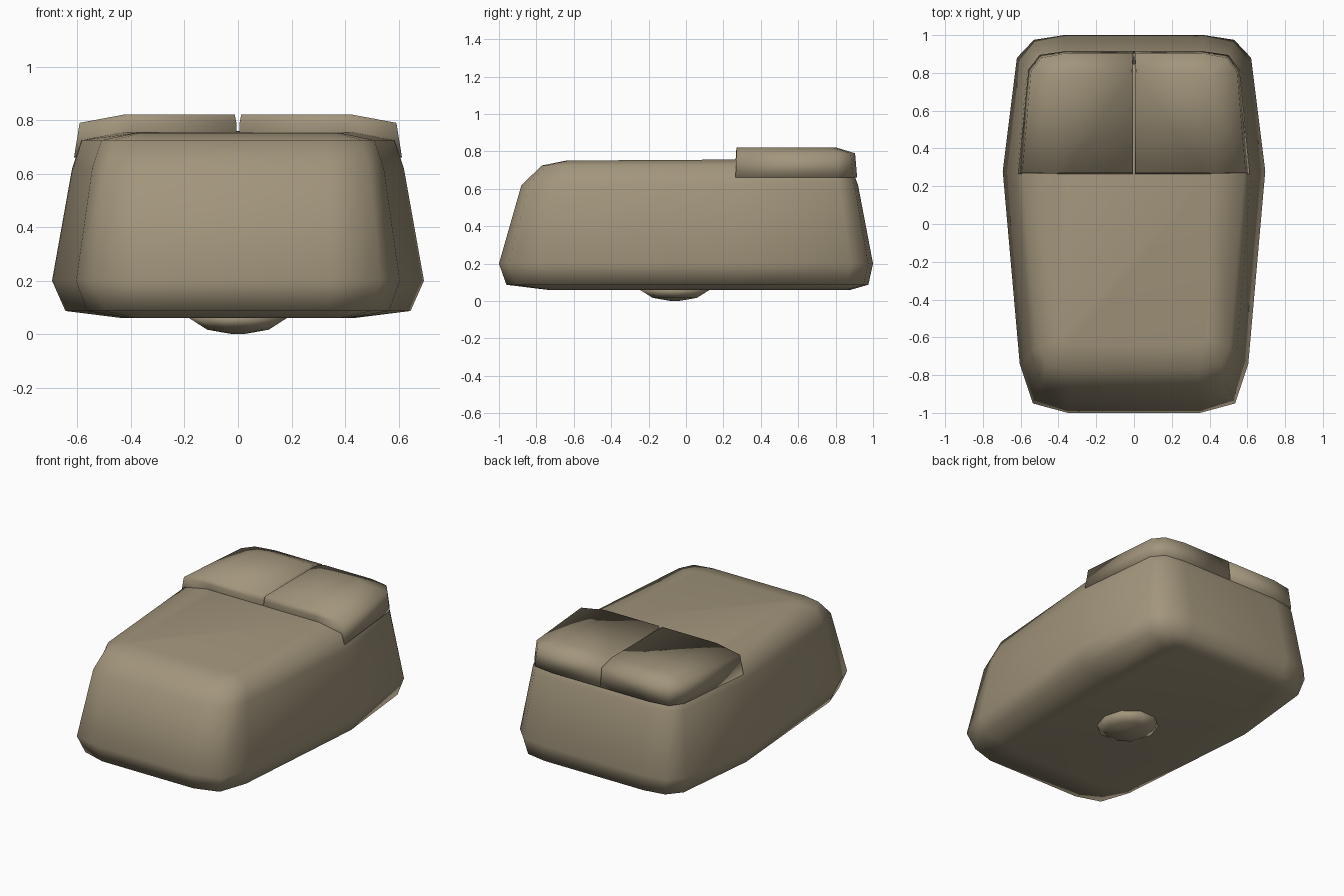
import bpy, bmesh, math

if "Cube" in bpy.data.objects:
    bpy.data.objects.remove(bpy.data.objects["Cube"])

mat = bpy.data.materials.new("warm beige plastic")
mat.diffuse_color = (0.36, 0.30, 0.20, 1)
mat.use_nodes = True
mat.node_tree.nodes["Principled BSDF"].inputs["Base Color"].default_value = mat.diffuse_color


def make(name, rings, cap_start=True):
    """Loft closed rings of equal length and cap the ends."""
    bm = bmesh.new()
    vs = [[bm.verts.new(p) for p in r] for r in rings]
    n = len(vs[0])
    for a, b in zip(vs, vs[1:]):
        for i in range(n):
            j = (i + 1) % n
            bm.faces.new((a[i], a[j], b[j], b[i]))
    if cap_start:
        bm.faces.new(vs[0][::-1])
    bm.faces.new(vs[-1])
    bmesh.ops.recalc_face_normals(bm, faces=bm.faces)
    for f in bm.faces:
        f.smooth = True
    me = bpy.data.meshes.new(name)
    bm.to_mesh(me)
    bm.free()
    me.materials.append(mat)
    ob = bpy.data.objects.new(name, me)
    bpy.context.collection.objects.link(ob)
    return ob


def outline(z, flat_f, corner_f, side_f, mid, side_b, corner_b, flat_b, tilt=0):
    """Right half from front to back, mirrored to a full ring."""
    half = [flat_f, corner_f, side_f, mid, side_b, corner_b, flat_b]
    half = [(x, y, z + tilt * y) for x, y in half]
    return half + [(-x, y, h) for x, y, h in reversed(half)]


# main shell
make("mouse_body", [
    outline(0.06, (.33, -.74), (.38, -.73), (.40, -.68), (.43, .28), (.41, .80), (.40, .86), (.37, .88)),
    outline(0.087, (.34, -.96), (.50, -.91), (.565, -.72), (.645, .28), (.585, .86), (.51, .95), (.37, .975)),
    outline(0.20, (.35, -1.0), (.535, -.95), (.605, -.74), (.695, .28), (.62, .88), (.53, .975), (.37, 1.0)),
    outline(0.62, (.34, -.88), (.49, -.84), (.545, -.68), (.62, .28), (.565, .82), (.50, .90), (.36, .92)),
    outline(0.725, (.34, -.77), (.465, -.745), (.51, -.65), (.585, .28), (.53, .80), (.48, .86), (.35, .88)),
    outline(0.755, (.34, -.64), (.37, -.63), (.385, -.60), (.42, .28), (.40, .72), (.38, .76), (.34, .78), tilt=.006),
])

# two raised buttons with a V groove between them
for s, name in ((1, "right_button"), (-1, "left_button")):
    def ring(z, inner, pts):
        y0, y1 = pts[0][1], pts[-1][1]
        loop = [(inner, y0), *pts, (inner, y1)]
        return [(s * x, y, z) for x, y in loop]
    make(name, [
        ring(.66, .001, [(.35, .262), (.613, .265), (.559, .815), (.50, .895), (.36, .915)]),
        ring(.79, .006, [(.40, .267), (.592, .27), (.545, .81), (.49, .88), (.36, .904)]),
        ring(.822, .012, [(.36, .27), (.42, .272), (.40, .74), (.38, .78), (.33, .80)]),
    ])

# tracking ball showing under the base
def circle(r, z, n=10):
    return [(r * math.cos(2 * math.pi * i / n), -.06 + r * 1.08 * math.sin(2 * math.pi * i / n), z)
            for i in range(n)]

make("tracking_ball", [circle(.19, .065), circle(.115, .017), circle(.03, .002), circle(.01, 0)])
